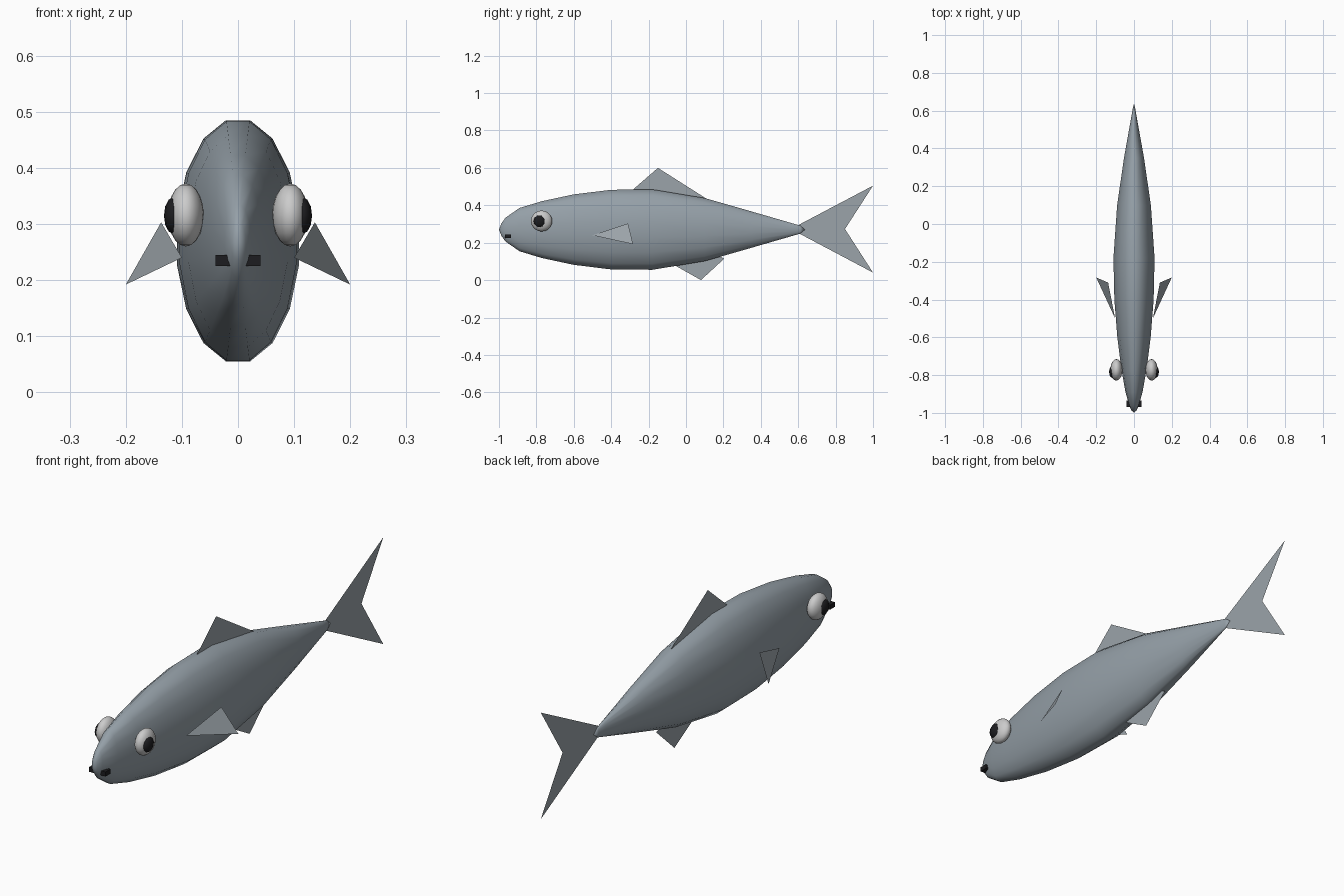
import bpy, bmesh
from math import sin, cos, pi

if "Cube" in bpy.data.objects:
    bpy.data.objects.remove(bpy.data.objects["Cube"])

MID = 0.27
SIDES = 16


def material(name, rgb):
    m = bpy.data.materials.new(name)
    m.diffuse_color = (*rgb, 1)
    m.use_nodes = True
    m.node_tree.nodes["Principled BSDF"].inputs["Base Color"].default_value = m.diffuse_color
    return m


skin = material("skin", (0.30, 0.35, 0.39))
fin_grey = material("fin_grey", (0.33, 0.37, 0.40))
white = material("eye_white", (0.75, 0.75, 0.74))
black = material("black", (0.012, 0.012, 0.014))


def finish(name, bm, mat, smooth=False):
    bmesh.ops.recalc_face_normals(bm, faces=bm.faces)
    for f in bm.faces:
        f.smooth = smooth
    me = bpy.data.meshes.new(name)
    bm.to_mesh(me)
    bm.free()
    me.materials.append(mat)
    ob = bpy.data.objects.new(name, me)
    bpy.context.collection.objects.link(ob)
    return ob


# Body: elliptical rings (y, half width, half height) lofted from nose to tail
rings = [(-0.987, 0.014, 0.034), (-0.965, 0.024, 0.065), (-0.89, 0.046, 0.118),
         (-0.77, 0.068, 0.155), (-0.60, 0.09, 0.192), (-0.40, 0.106, 0.217),
         (-0.18, 0.111, 0.219), (0.10, 0.091, 0.172), (0.35, 0.054, 0.099),
         (0.57, 0.014, 0.034), (0.61, 0.007, 0.022)]
bm = bmesh.new()
loops = []
for y, w, h in rings:
    angles = [2 * pi * (i + 0.5) / SIDES for i in range(SIDES)]
    loops.append([bm.verts.new((w * sin(a), y, MID + h * cos(a))) for a in angles])
nose = bm.verts.new((0, -1, MID))
tip = bm.verts.new((0, 0.637, MID))
for i in range(SIDES):
    j = (i + 1) % SIDES
    for a, b in zip(loops, loops[1:]):
        bm.faces.new((a[i], a[j], b[j], b[i]))
    bm.faces.new((nose, loops[0][j], loops[0][i]))
    bm.faces.new((tip, loops[-1][i], loops[-1][j]))
finish("body", bm, skin, True)


# Flat fins, each a single thin sheet
def fin(name, points):
    bm = bmesh.new()
    bm.faces.new([bm.verts.new(p) for p in points])
    finish(name, bm, fin_grey)


fin("dorsal_fin", [(0, -0.30, 0.47), (0, -0.15, 0.60), (0, 0.11, 0.435)])
fin("anal_fin", [(0, -0.08, 0.09), (0, 0.08, 0.0), (0, 0.205, 0.115), (0, 0.15, 0.14)])
fin("tail_fin_upper", [(0, 0.56, 0.273), (0, 1.0, 0.505), (0, 0.85, 0.273)])
fin("tail_fin_lower", [(0, 0.56, 0.273), (0, 0.85, 0.273), (0, 1.0, 0.04)])


# Eyes and pupils: squashed spheres
def ball(name, centre, radii, mat, segments):
    bm = bmesh.new()
    bmesh.ops.create_uvsphere(bm, u_segments=segments, v_segments=segments // 2, radius=1)
    bmesh.ops.scale(bm, vec=radii, verts=bm.verts)
    bmesh.ops.translate(bm, vec=centre, verts=bm.verts)
    finish(name, bm, mat, True)


for s, side in ((1, "right"), (-1, "left")):
    fin("pectoral_fin_" + side, [(s * 0.10, -0.50, 0.24), (s * 0.137, -0.31, 0.303),
                                 (s * 0.20, -0.283, 0.192)])
    ball("eye_" + side, (s * 0.093, -0.772, 0.316), (0.032, 0.057, 0.056), white, 20)
    ball("pupil_" + side, (s * 0.115, -0.783, 0.315), (0.017, 0.032, 0.033), black, 12)

# Mouth: small dark bar through the nose
bm = bmesh.new()
bmesh.ops.create_cube(bm, size=1)
bmesh.ops.scale(bm, vec=(0.08, 0.034, 0.02), verts=bm.verts)
bmesh.ops.translate(bm, vec=(0, -0.952, 0.235), verts=bm.verts)
finish("mouth", bm, black)
